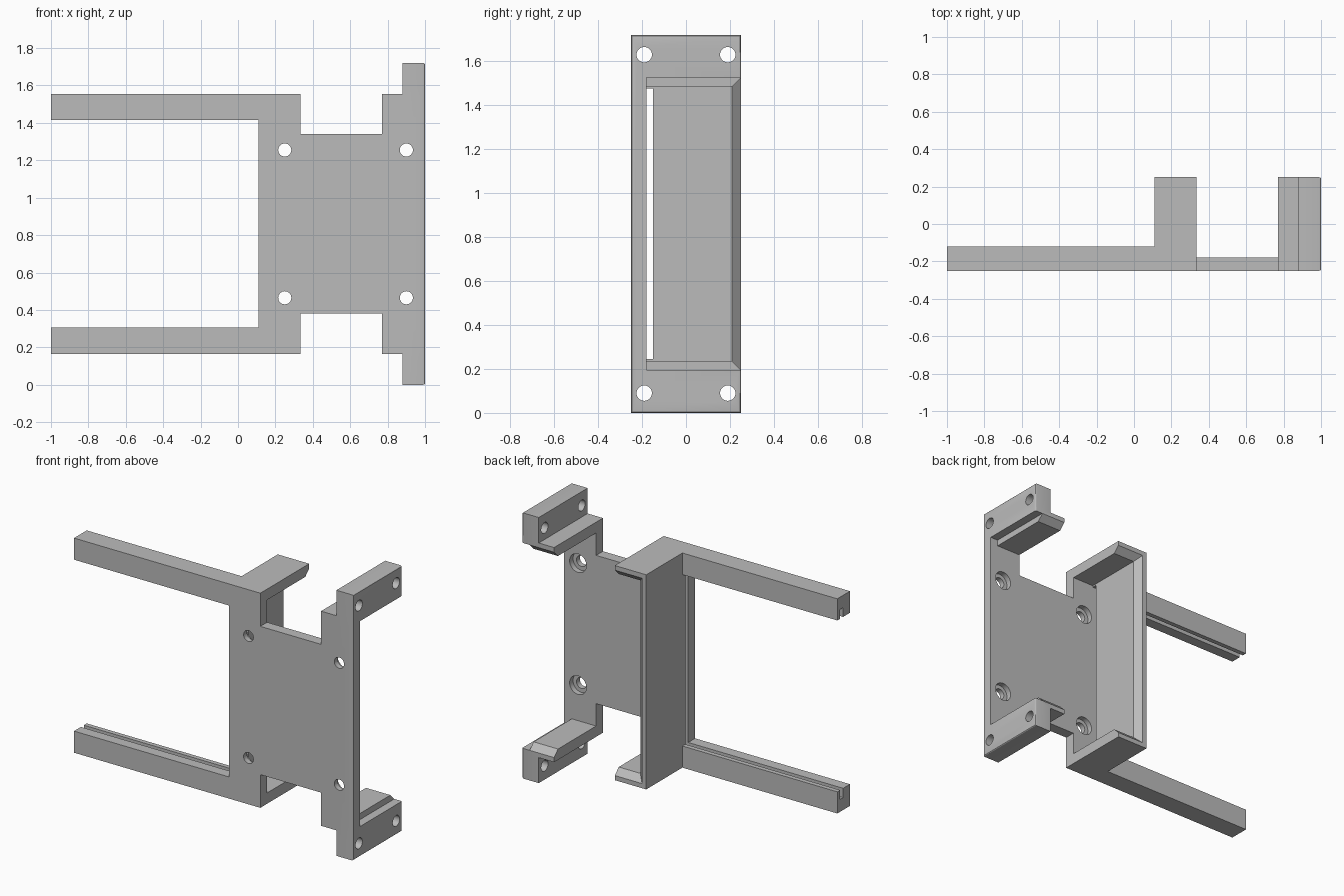
import bpy, bmesh, math
from mathutils import Matrix, Vector

MID = 0.86          # height of the mirror plane
FRONT, BACK, PLATE = -0.25, 0.25, -0.18

if "Cube" in bpy.data.objects:
    bpy.data.objects.remove(bpy.data.objects["Cube"], do_unlink=True)

grey = bpy.data.materials.new("plain grey")
grey.use_nodes = True
grey.diffuse_color = (0.5, 0.5, 0.5, 1)
grey.node_tree.nodes["Principled BSDF"].inputs["Base Color"].default_value = (0.5, 0.5, 0.5, 1)


def add_object(name, bm):
    bmesh.ops.recalc_face_normals(bm, faces=bm.faces[:])
    mesh = bpy.data.meshes.new(name)
    bm.to_mesh(mesh)
    bm.free()
    mesh.materials.append(grey)
    ob = bpy.data.objects.new(name, mesh)
    bpy.context.scene.collection.objects.link(ob)
    return ob


def loft(name, near, far):
    """Box-like solid between two (x0, x1, half_height, y) rectangles centred on MID."""
    bm = bmesh.new()
    for x0, x1, h, y in (near, far):
        for x, z in ((x0, -h), (x1, -h), (x1, h), (x0, h)):
            bm.verts.new((x, y, MID + z))
    bmesh.ops.convex_hull(bm, input=bm.verts[:])
    bmesh.ops.dissolve_limit(bm, angle_limit=0.01, verts=bm.verts[:], edges=bm.edges[:])
    return add_object(name, bm)


def block(name, x0, x1, half, y0, y1):
    return loft(name, (x0, x1, half, y0), (x0, x1, half, y1))


def drill(name, centre, axis, radius, depth):
    bm = bmesh.new()
    turn = Vector((0, 0, 1)).rotation_difference(Vector(axis)).to_matrix().to_4x4()
    bmesh.ops.create_cone(bm, cap_ends=True, segments=32, radius1=radius, radius2=radius,
                          depth=depth, matrix=Matrix.Translation(centre) @ turn)
    return add_object(name, bm)


# Outline of the whole bracket: lower half, then its mirror image
lower = [(1, 0), (0.88, 0), (0.88, 0.165), (0.77, 0.165), (0.77, 0.38), (0.335, 0.38),
         (0.335, 0.165), (-1, 0.165), (-1, 0.305), (0.11, 0.305)]
outline = lower + [(x, 2 * MID - z) for x, z in reversed(lower)]
bm = bmesh.new()
face = bm.faces.new([bm.verts.new((x, FRONT, z)) for x, z in outline])
grown = bmesh.ops.extrude_face_region(bm, geom=[face])["geom"]
moved = [g for g in grown if isinstance(g, bmesh.types.BMVert)]
bmesh.ops.translate(bm, verts=moved, vec=(0, BACK - FRONT, 0))
# Slightly softened outer flange edges
ends = [e for e in bm.edges
        if all(v.co.x > 0.99 and abs(v.co.z - MID) > 0.85 for v in e.verts)]
bmesh.ops.bevel(bm, geom=ends, offset=0.01, segments=3, profile=0.5, affect='EDGES')
bracket = add_object("mounting_bracket", bm)

# Cutters: arm relief, tray pocket, flange clearance, flared rim, card slot
cutters = [
    block("arm_relief", -1.1, 0.11, 1, -0.12, 0.4),
    block("tray_pocket", 0.18, 1.1, 0.625, PLATE, 0.4),
    block("flange_clearance", 0.945, 1.1, 0.665, PLATE, 0.4),
    loft("flared_rim", (0.18, 1.2, 0.625, 0.21), (0.13, 1.2, 0.675, 0.26)),
    block("card_slot", -1.1, 0.2, 0.615, PLATE, -0.15),
]

# Plate holes with counterbores, and flange holes
for side in (-1, 1):
    for x in (0.25, 0.9):
        z = MID + side * 0.395
        cutters.append(drill("plate_hole", (x, -0.22, z), (0, 1, 0), 0.035, 0.2))
        cutters.append(drill("counterbore", (x, -0.165, z), (0, 1, 0), 0.06, 0.1))
    for y in (-0.19, 0.19):
        cutters.append(drill("flange_hole", (0.94, y, MID + side * 0.77), (1, 0, 0), 0.035, 0.3))

bpy.ops.object.select_all(action='DESELECT')
bpy.context.view_layer.objects.active = bracket
bracket.select_set(True)
for cutter in cutters:
    mod = bracket.modifiers.new(cutter.name, 'BOOLEAN')
    mod.operation, mod.solver, mod.object = 'DIFFERENCE', 'EXACT', cutter
    bpy.ops.object.modifier_apply(modifier=mod.name)
    bpy.data.objects.remove(cutter, do_unlink=True)

bpy.ops.object.shade_smooth_by_angle(angle=math.radians(25))
